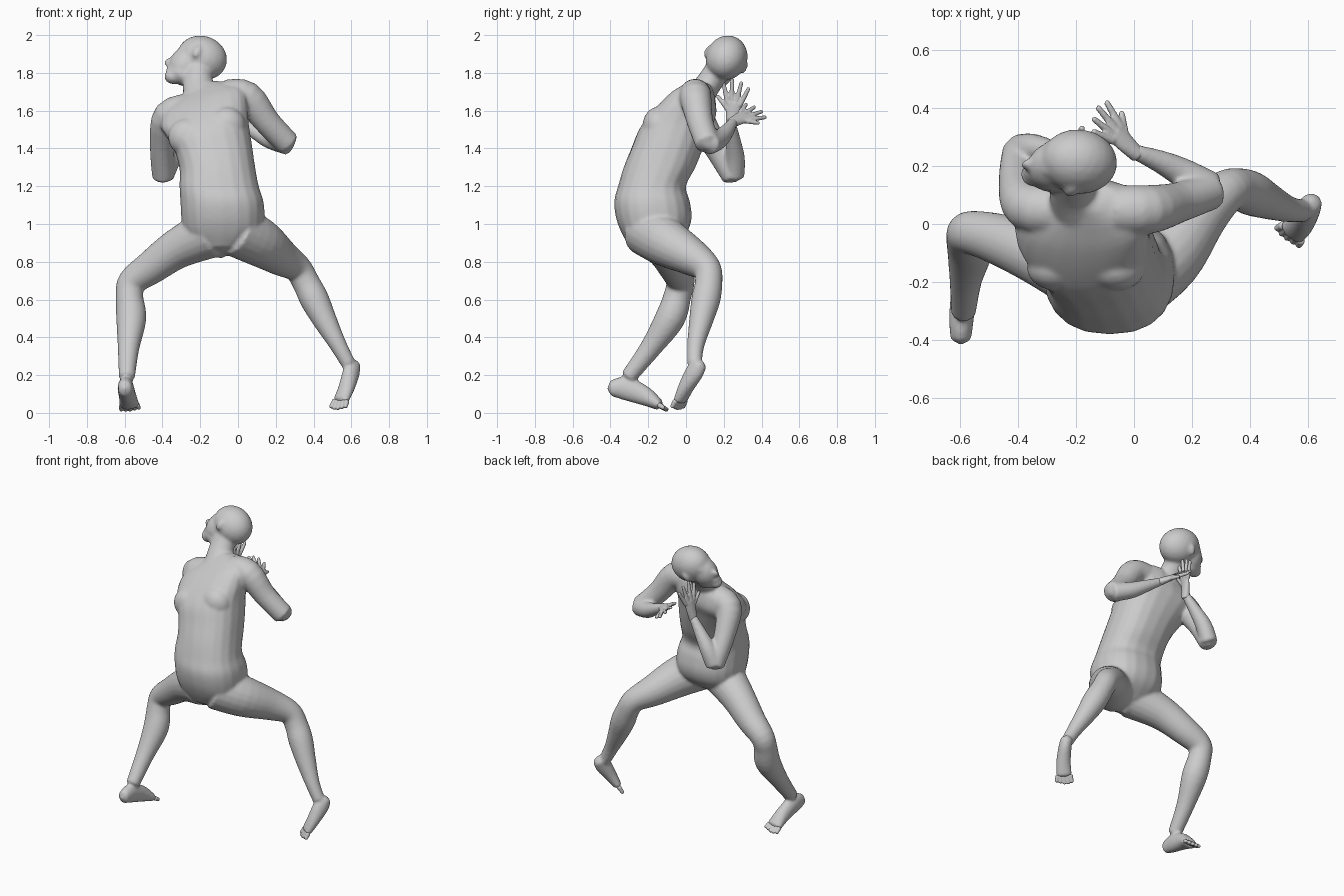
import bpy
import bmesh
import math
from mathutils import Vector, Matrix

cube = bpy.data.objects.get("Cube")
if cube:
    bpy.data.objects.remove(cube, do_unlink=True)

grey = bpy.data.materials.new("plain_grey")
grey.use_nodes = True
grey.diffuse_color = (0.6, 0.6, 0.6, 1)
grey.node_tree.nodes["Principled BSDF"].inputs["Base Color"].default_value = grey.diffuse_color

SIDES = 20
STEPS = 4


def spline(a, b, c, d, t):
    """Catmull-Rom blend of four control rows."""
    return [0.5 * (2 * q + (r - p) * t + (2 * p - 5 * q + 4 * r - s) * t * t
                   + (3 * q - p - 3 * r + s) * t ** 3)
            for p, q, r, s in zip(a, b, c, d)]


def tube(bm, rows, wide=(1, 0, 0), level=False):
    """Loft rings along rows of x, y, z, radius, depth[, side tilt]."""
    rows = [tuple(r) + (r[3],) if len(r) == 4 else tuple(r) for r in rows]
    path = []
    for i in range(len(rows) - 1):
        a, d = rows[max(i - 1, 0)], rows[min(i + 2, len(rows) - 1)]
        path += [spline(a, rows[i], rows[i + 1], d, k / STEPS) for k in range(STEPS)]
    path.append(list(rows[-1]))
    centres = [Vector(p[:3]) for p in path]
    power = .85 if level else 1     # the torso is slightly boxy
    rings, axes = [], []
    for i, p in enumerate(path):
        axis = centres[min(i + 1, len(path) - 1)] - centres[max(i - 1, 0)]
        if level:
            axis = Vector((-p[5], 0, 1))
        axis.normalize()
        u = Vector(wide)
        u = (u - axis * u.dot(axis)).normalized()
        v = axis.cross(u)
        ring = []
        for k in range(SIDES):
            c, s = (math.copysign(abs(f) ** power, f)
                    for f in (math.cos(math.tau * k / SIDES), math.sin(math.tau * k / SIDES)))
            ring.append(bm.verts.new(centres[i] + u * p[3] * c + v * p[4] * s))
        rings.append(ring)
        axes.append(axis)
    for lower, upper in zip(rings, rings[1:]):
        for k in range(SIDES):
            n = (k + 1) % SIDES
            bm.faces.new((lower[k], lower[n], upper[n], upper[k]))
    # Domed ends
    for i, sign in ((0, -1), (-1, 1)):
        tip = bm.verts.new(centres[i] + axes[i] * sign * 0.6 * min(path[i][3:5]))
        for k in range(SIDES):
            bm.faces.new((rings[i][k], rings[i][(k + 1) % SIDES], tip))


def finish(bm, name, voxel, smoothing):
    """Fuse overlapping parts into one skin."""
    bmesh.ops.recalc_face_normals(bm, faces=bm.faces)
    mesh = bpy.data.meshes.new(name)
    bm.to_mesh(mesh)
    bm.free()
    mesh.materials.append(grey)
    ob = bpy.data.objects.new(name, mesh)
    bpy.context.collection.objects.link(ob)
    fuse = ob.modifiers.new("fuse", 'REMESH')
    fuse.mode = 'VOXEL'
    fuse.voxel_size = voxel
    fuse.use_smooth_shade = True
    soften = ob.modifiers.new("soften", 'SMOOTH')
    soften.factor = 0.5
    soften.iterations = smoothing


body = bmesh.new()

# Torso, pelvis to shoulders, with the shoulder line tilting
tube(body, [
    (-.09, -.19, .88, .11, .11, 0),
    (-.08, -.17, .95, .2, .17, 0),
    (-.08, -.17, 1.03, .22, .2, 0),
    (-.085, -.18, 1.12, .22, .2, 0),
    (-.1, -.18, 1.2, .21, .18, 0),
    (-.11, -.14, 1.3, .2, .19, .05),
    (-.13, -.1, 1.4, .205, .19, .1),
    (-.16, -.06, 1.5, .22, .187, .2),
    (-.18, -.01, 1.58, .24, .17, .27),
    (-.18, .03, 1.66, .22, .125, .3),
    (-.17, .06, 1.715, .13, .08, .3),
], level=True)

# Low chest mounds
for x, z in ((-.06, 1.52), (-.27, 1.46)):
    bmesh.ops.create_icosphere(body, subdivisions=3, radius=1,
                               matrix=Matrix.Translation((x, -.15, z))
                               @ Matrix.Diagonal((.1, .08, .1, 1)))

# Neck
tube(body, [(-.18, .05, 1.65, .11, .09), (-.21, .11, 1.73, .083, .07),
            (-.21, .18, 1.83, .075, .07)])

# Head: local axes are face direction, side and crown
face = Vector((-.92, .15, .34)).normalized()
side = Vector((0, -.91, .4))
side = (side - face * side.dot(face)).normalized()
crown = face.cross(side)
skull = Vector((-.19, .215, 1.88))
turn = Matrix((face, side, crown)).transposed().to_4x4()


def blob(f, s, c, size):
    place = Matrix.Translation(skull + face * f + side * s + crown * c)
    bmesh.ops.create_icosphere(body, subdivisions=3, radius=1,
                               matrix=place @ turn @ Matrix.Diagonal((*size, 1)))


blob(0, 0, 0, (.135, .11, .118))          # cranium
blob(.065, 0, -.07, (.088, .082, .105))   # face
blob(.055, 0, -.135, (.085, .066, .05))   # jaw
blob(.105, 0, -.165, (.042, .042, .034))  # chin
blob(.145, 0, -.09, (.032, .018, .03))    # nose
blob(.125, 0, -.135, (.026, .034, .024))  # lips
blob(.108, 0, -.02, (.028, .065, .03))    # brow
for s in (-1, 1):
    blob(.02, s * .107, -.02, (.022, .015, .036))  # ears

# Arms, shoulder to elbow and elbow to wrist
tube(body, [(-.06, .05, 1.68, .085), (.05, .05, 1.67, .085), (.155, .075, 1.54, .07),
            (.265, .115, 1.425, .066)], wide=(0, 1, 0))
tube(body, [(.265, .12, 1.425, .06), (.17, .175, 1.45, .052), (.09, .215, 1.49, .04),
            (0, .25, 1.54, .026)], wide=(0, 0, 1))
tube(body, [(-.24, .05, 1.61, .085), (-.365, .06, 1.57, .085), (-.4, .15, 1.42, .067),
            (-.395, .25, 1.25, .06)], wide=(1, 0, 0))
tube(body, [(-.395, .255, 1.255, .055), (-.35, .26, 1.35, .052), (-.28, .25, 1.45, .038),
            (-.22, .24, 1.53, .026)], wide=(0, 1, 0))

# Legs, hip through the bent knee to the ankle
tube(body, [(-.02, -.21, .97, .14), (.11, -.11, .905, .13), (.225, .03, .825, .1),
            (.315, .11, .765, .076), (.36, .12, .69, .073), (.405, .105, .6, .077),
            (.46, .08, .49, .064), (.53, .052, .36, .046), (.585, .045, .26, .039)],
     wide=(-.43, .3, -.26))
tube(body, [(-.14, -.19, .955, .135), (-.32, -.11, .87, .107), (-.46, -.055, .77, .09),
            (-.56, -.03, .695, .076), (-.575, -.045, .62, .073), (-.565, -.085, .5, .08),
            (-.58, -.19, .34, .057), (-.588, -.305, .19, .043)],
     wide=(-.15, -.2, .12))


def foot(name, rows, wide, toe):
    """Foot fused to the leg, with five separate toes."""
    tube(body, rows, wide)
    bm = bmesh.new()
    ball = Vector(rows[-1][:3])
    ahead = (ball - Vector(rows[-2][:3])).normalized()
    across = Vector(wide).normalized()
    across = (across - ahead * across.dot(ahead)).normalized()
    for i in range(5):
        root = ball + across * (i - 2) * .02
        tip = root + ahead * (toe - .007 * abs(i - 1.5)) + across * (i - 2) * .004
        tube(bm, [(*root, .015), (*tip, .011)], wide)
    finish(bm, name, .004, 2)


foot("right_toes", [(-.597, -.398, .128, .036, .042), (-.595, -.325, .13, .043, .062),
                    (-.585, -.22, .09, .046, .052), (-.575, -.14, .04, .055, .028)],
     (1, 0, 0), .05)
foot("left_toes", [(.613, .078, .262, .036, .038), (.6, .045, .215, .041, .052),
                   (.575, .0, .135, .046, .04), (.545, -.03, .065, .05, .027)],
     (.8, -.4, .3), .055)
finish(body, "body", .009, 8)


def hand(name, wrist, ahead, across, thumb, size):
    """Palm with four fanned fingers and a thumb on the chosen side."""
    bm = bmesh.new()
    wrist = Vector(wrist)
    ahead = Vector(ahead).normalized()
    across = Vector(across)
    across = (across - ahead * across.dot(ahead)).normalized()
    mid, end = wrist + ahead * .06 * size, wrist + ahead * .115 * size
    tube(bm, [(*(wrist - ahead * .02), .027), (*mid, .038, .02), (*end, .042, .015)], across)

    def finger(root, angle, length):
        way = ahead * math.cos(angle) + across * math.sin(angle)
        tip = root + way * length * size
        tube(bm, [(*root, .014), (*root.lerp(tip, .5), .0125), (*tip, .01)],
             ahead.cross(across))

    for i, length in enumerate((.12, .135, .125, .105)):
        k = (1.5 - i) * thumb
        finger(end + across * k * .022 - ahead * .01, k * .23, length)
    finger(mid + across * thumb * .015, thumb * .8, .11)
    finish(bm, name, .006, 2)


hand("left_hand", (0, .25, 1.54), (-.66, .66, .34), (.7, .25, -.65), 1, .86)
hand("right_hand", (-.22, .24, 1.53), (.15, .13, 1), (.2, 1, 0), -1, 1)
